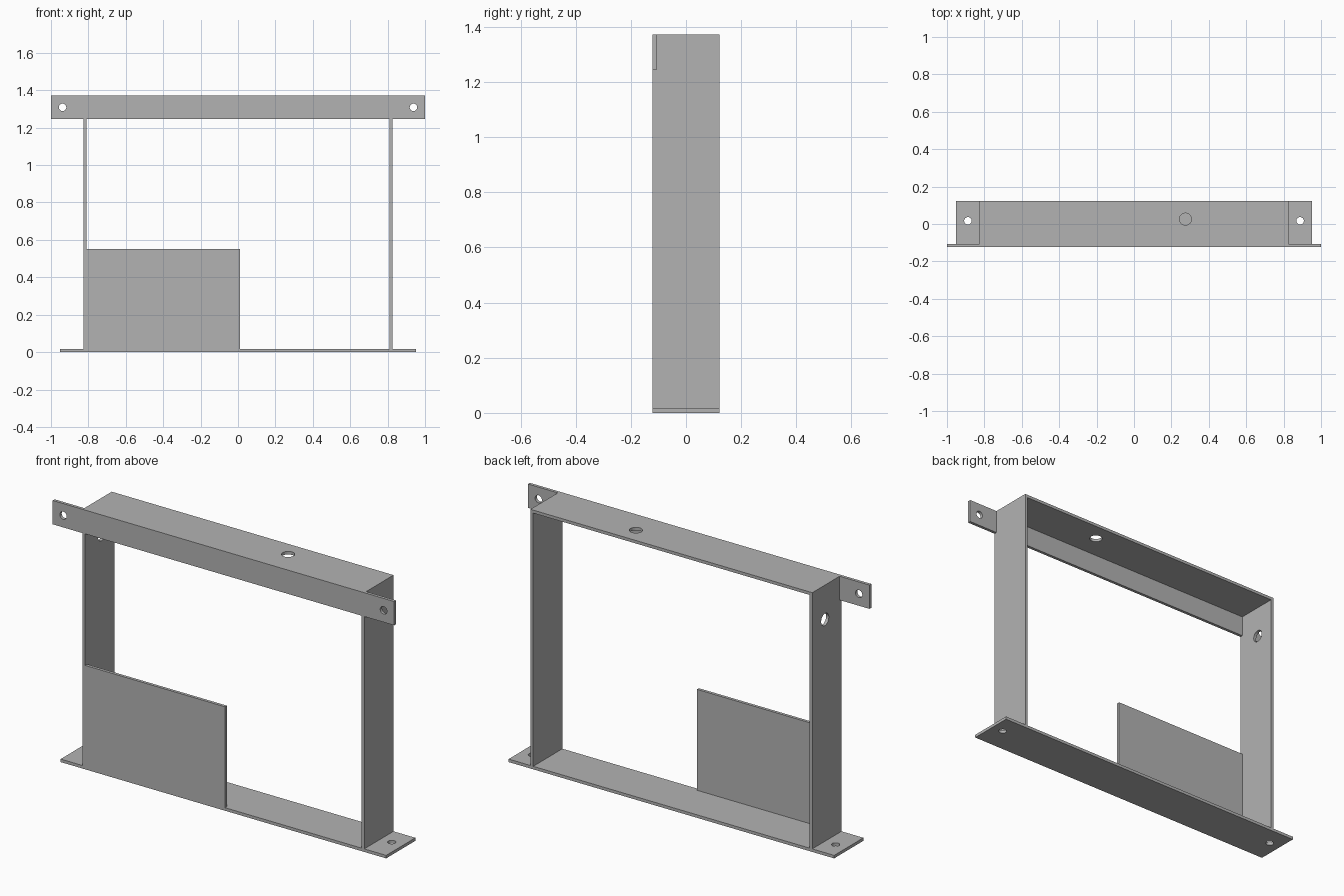
import bpy
from mathutils import Vector

if "Cube" in bpy.data.objects:
    bpy.data.objects.remove(bpy.data.objects["Cube"], do_unlink=True)

# Overall dimensions
T = 0.016                 # sheet thickness
TOP = 1.372
FRONT, BACK = -0.122, 0.122
INNER = FRONT + T         # back of the front strip and panel
WALL = 0.825              # outer face of the uprights
STRIP_Z = 1.246

grey = bpy.data.materials.new("plain grey")
grey.use_nodes = True
colour = (0.45, 0.45, 0.45, 1)
grey.diffuse_color = colour
grey.node_tree.nodes["Principled BSDF"].inputs["Base Color"].default_value = colour


def plate(name, outline, axis, start):
    """Extrude a flat outline by the sheet thickness along an axis."""
    def place(a, b, depth):
        point = [a, b]
        point.insert(axis, depth)
        return point
    n = len(outline)
    verts = [place(a, b, d) for d in (start, start + T) for a, b in outline]
    faces = [list(range(n))[::-1], list(range(n, 2 * n))]
    faces += [(i, (i + 1) % n, (i + 1) % n + n, i + n) for i in range(n)]
    if axis == 1:
        faces = [f[::-1] for f in faces]
    mesh = bpy.data.meshes.new(name)
    mesh.from_pydata(verts, [], faces)
    mesh.materials.append(grey)
    obj = bpy.data.objects.new(name, mesh)
    bpy.context.collection.objects.link(obj)
    return obj


def rect(a0, a1, b0, b1):
    return [(a0, b0), (a1, b0), (a1, b1), (a0, b1)]


def drill(obj, centre, radius, axis):
    """Cut a round hole through a plate."""
    direction = Vector([float(i == axis) for i in range(3)])
    bpy.ops.mesh.primitive_cylinder_add(
        vertices=32, radius=radius, depth=0.1, location=centre,
        rotation=direction.to_track_quat("Z", "Y").to_euler())
    cutter = bpy.context.object
    cutter.data.materials.append(grey)
    cutter.hide_render = True
    mod = obj.modifiers.new("hole", "BOOLEAN")
    mod.object = cutter
    mod.solver = "EXACT"
    bpy.context.view_layer.objects.active = obj
    bpy.ops.object.modifier_apply(modifier=mod.name)
    bpy.data.objects.remove(cutter, do_unlink=True)


# Base plate with a mounting hole in each foot
base = plate("base_plate", rect(-0.953, 0.953, FRONT, BACK), 2, 0)
for side in (-1, 1):
    drill(base, (side * 0.888, 0.017, T / 2), 0.02, 2)

# Uprights, notched at the top front for the strip
notched = [(FRONT, T), (BACK, T), (BACK, TOP - T), (INNER, TOP - T),
           (INNER, STRIP_Z), (FRONT, STRIP_Z)]
left_wall = plate("left_upright", notched, 0, WALL - T)
right_wall = plate("right_upright", notched, 0, -WALL)
drill(right_wall, (-WALL + T / 2, 0.016, 1.19), 0.032, 0)

# Top plate with its cable hole
top = plate("top_plate", rect(-WALL, WALL, INNER, BACK), 2, TOP - T)
drill(top, (0.275, 0.026, TOP - T / 2), 0.032, 2)

# Front strip whose ends form drilled ears
strip = plate("front_strip", rect(-1, 1, STRIP_Z, TOP), 1, FRONT)
for side in (-1, 1):
    drill(strip, (side * 0.938, FRONT + T / 2, 1.309), 0.02, 1)

# Front panel in the lower corner
plate("front_panel", rect(-WALL + T, 0.01, T, 0.55), 1, FRONT)
